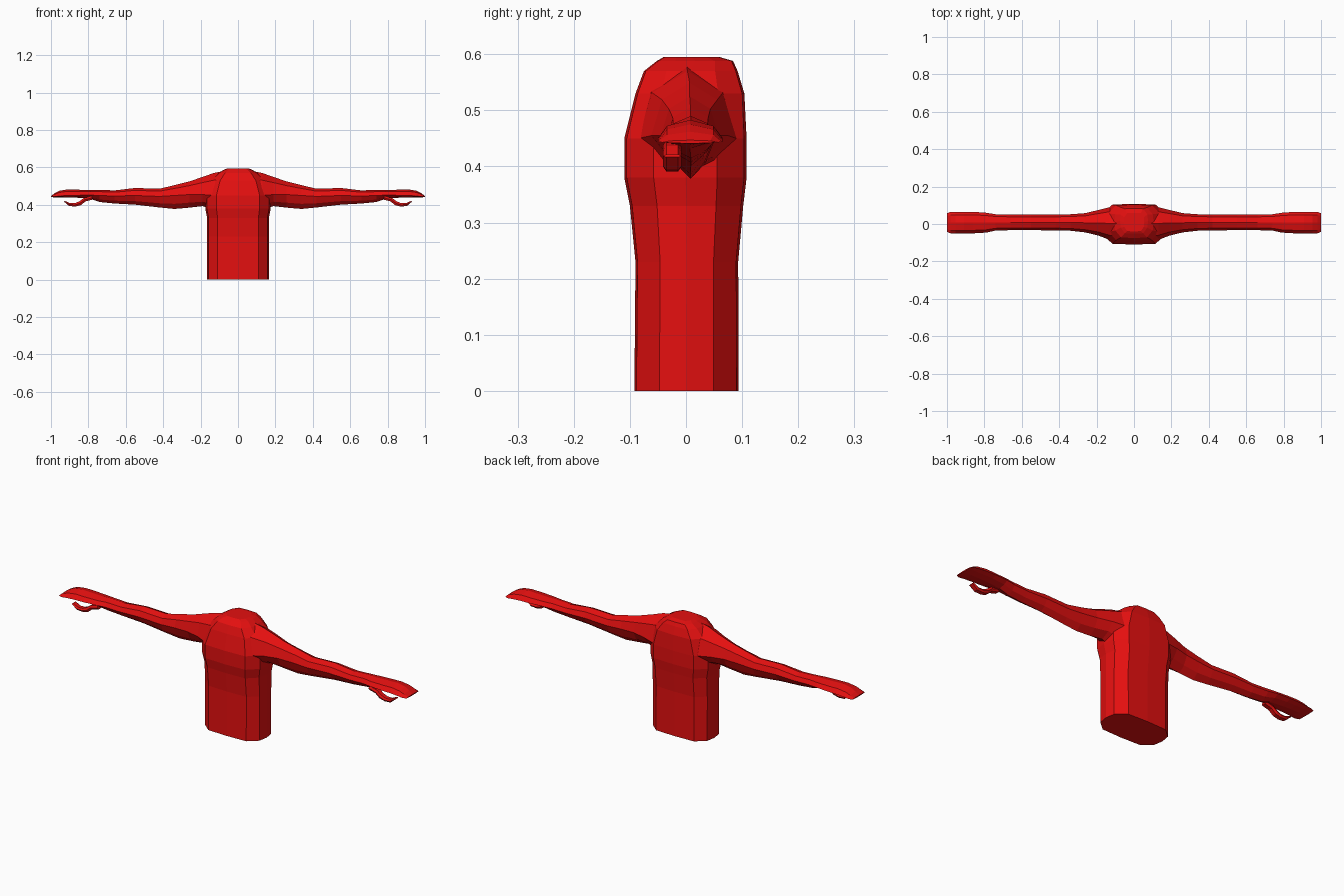
import bpy, bmesh, math

if "Cube" in bpy.data.objects:
    bpy.data.objects.remove(bpy.data.objects["Cube"])

red = bpy.data.materials.new("red")
red.diffuse_color = (0.78, 0.005, 0.005, 1)
red.use_nodes = True
red.node_tree.nodes["Principled BSDF"].inputs["Base Color"].default_value = red.diffuse_color


def loft(name, rings, mirror=False):
    """Skin a list of equal-length point rings and cap both ends."""
    bm = bmesh.new()
    loops = [[bm.verts.new(p) for p in ring] for ring in rings]
    n = len(loops[0])
    for a, b in zip(loops, loops[1:]):
        for i in range(n):
            j = (i + 1) % n
            bm.faces.new((a[i], a[j], b[j], b[i]))
    bm.faces.new(loops[0])
    bm.faces.new(loops[-1])
    bmesh.ops.recalc_face_normals(bm, faces=bm.faces)
    mesh = bpy.data.meshes.new(name)
    bm.to_mesh(mesh)
    bm.free()
    mesh.materials.append(red)
    ob = bpy.data.objects.new(name, mesh)
    bpy.context.collection.objects.link(ob)
    if mirror:
        ob.modifiers.new("mirror", 'MIRROR')
    return ob


# Torso: (z, half width, front y, back y)
levels = [(0, .165, -.092, .094), (.23, .165, -.09, .093), (.33, .165, -.1, .102),
          (.38, .175, -.11, .108), (.45, .175, -.11, .108), (.53, .145, -.09, .104),
          (.57, .105, -.075, .092), (.588, .075, -.052, .084), (.595, .055, -.04, .06)]
outline = [(1, 0), (.95, .52), (.66, .96), (0, 1), (-.66, .96), (-.95, .52),
           (-1, 0), (-.95, -.52), (-.66, -.96), (0, -1), (.66, -.96), (.95, -.52)]
rings = []
for z, w, front, back in levels:
    c, h = (front + back) / 2, (back - front) / 2
    rings.append([(u * w, c + v * h, z) for u, v in outline])
loft("torso", rings)

# Arms: (x, bottom z, top z, front y, back y, height of widest line)
stations = [(.07, .36, .582, -.095, .098, .45), (.13, .375, .57, -.085, .09, .45),
            (.19, .393, .549, -.062, .075, .455), (.26, .385, .525, -.045, .058, .455),
            (.34, .378, .505, -.036, .052, .45), (.42, .386, .486, -.034, .05, .445),
            (.55, .401, .49, -.033, .05, .45), (.66, .407, .477, -.033, .05, .447),
            (.74, .415, .48, -.035, .052, .45), (.79, .432, .479, -.046, .06, .452),
            (.86, .438, .481, -.05, .065, .451), (.91, .44, .483, -.05, .065, .45),
            (.955, .44, .475, -.05, .065, .447), (.98, .44, .462, -.05, .065, .444),
            (1, .441, .447, -.042, .057, .443)]
section = [(1, 0), (.72, .68), (0, 1), (-.72, .68), (-1, 0), (-.6, -.62), (0, -1), (.6, -.62)]
rings = []
for x, lo, hi, front, back, mid in stations:
    c, h = (front + back) / 2, (back - front) / 2
    rings.append([(x, c + u * h, mid + v * (hi - mid if v > 0 else mid - lo))
                  for u, v in section])
loft("arms", rings, mirror=True)

# Thumbs: hooked strips under the hands (x, z, half thickness)
path = [(.78, .438, .010), (.82, .427, .010), (.845, .408, .011),
        (.87, .400, .009), (.9, .401, .008), (.928, .419, .003)]
rings = []
for i, (x, z, t) in enumerate(path):
    a, b = path[max(i - 1, 0)], path[min(i + 1, len(path) - 1)]
    ang = math.atan2(b[1] - a[1], b[0] - a[0])
    nx, nz = -math.sin(ang) * t, math.cos(ang) * t
    y0, y1 = -.041, -.008
    rings.append([(x + nx, y0 + .006, z + nz), (x + nx, y1 - .006, z + nz), (x, y1, z),
                  (x - nx, y1 - .006, z - nz), (x - nx, y0 + .006, z - nz), (x, y0, z)])
loft("thumbs", rings, mirror=True)
